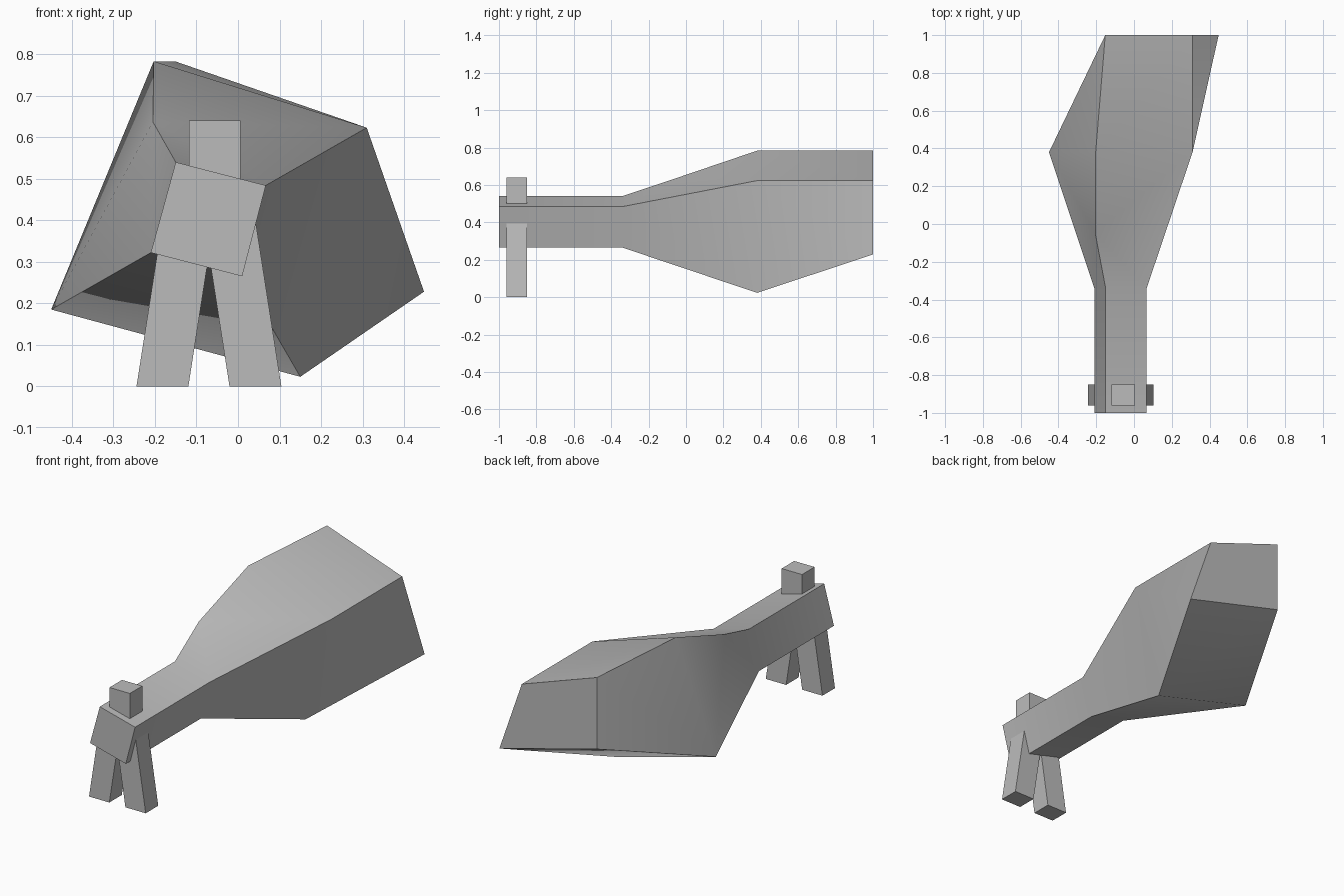
import bpy
import bmesh
import math

cube = bpy.data.objects.get("Cube")
if cube:
    bpy.data.objects.remove(cube, do_unlink=True)

gray = bpy.data.materials.new("plain gray")
gray.use_nodes = True
gray.diffuse_color = (0.5, 0.5, 0.5, 1)
gray.node_tree.nodes["Principled BSDF"].inputs["Base Color"].default_value = (0.5, 0.5, 0.5, 1)


def finish(name, bm, smooth_angle=None):
    """Turn a bmesh into a named gray object."""
    bmesh.ops.recalc_face_normals(bm, faces=bm.faces)
    mesh = bpy.data.meshes.new(name)
    bm.to_mesh(mesh)
    bm.free()
    mesh.materials.append(gray)
    obj = bpy.data.objects.new(name, mesh)
    bpy.context.collection.objects.link(obj)
    if smooth_angle:
        bpy.ops.object.select_all(action='DESELECT')
        obj.select_set(True)
        bpy.context.view_layer.objects.active = obj
        bpy.ops.object.shade_smooth_by_angle(angle=math.radians(smooth_angle))
    return obj


def block(name, x, y, z, width, depth, height, lean=0):
    """Box standing on (x, y, z); its top is shifted sideways by lean."""
    bm = bmesh.new()
    bmesh.ops.create_cube(bm, size=1)
    for v in bm.verts:
        up = v.co.z + 0.5
        v.co = (x + v.co.x * width + lean * up, y + v.co.y * depth, z + height * up)
    return finish(name, bm)


# Body: tilted square sections lofted from the front bar to the flared rear
# Corner order: top left, top right, bottom right, bottom left (as seen from the front)
square = [(-0.15, 0.54), (0.067, 0.484), (0.01, 0.265), (-0.21, 0.322)]
wide = [(-0.203, 0.783), (0.31, 0.623), (0.15, 0.023), (-0.45, 0.185)]
rear = [(-0.152, 0.783), (0.31, 0.623), (0.448, 0.228), (-0.152, 0.385)]
sections = [(-1, square), (-0.34, square), (0.38, wide), (1, rear)]

bm = bmesh.new()
rings = [[bm.verts.new((x, y, z)) for x, z in ring] for y, ring in sections]
bm.faces.new(rings[0])
bm.faces.new(rings[-1])
for n, (a, b) in enumerate(zip(rings, rings[1:])):
    for i in range(4):
        j = (i + 1) % 4
        if n != 1 or i in (1, 2):
            bm.faces.new((a[i], a[j], b[j], b[i]))

# Flare: the upper left edge has an extra bend, so its two faces fan from it
bend = bm.verts.new((-0.205, -0.05, 0.637))
a, b = rings[1], rings[2]
for side in (1, 3):
    loop = [a[0], a[side], b[side], b[0]]
    for p, q in zip(loop, loop[1:]):
        bm.faces.new((bend, p, q))
finish("body", bm, 50)

# Front legs leaning towards each other
for name, x, lean in (("right_front_leg", -0.182, 0.0625), ("left_front_leg", 0.042, -0.0625)):
    block(name, x, -0.905, 0, 0.125, 0.11, 0.4, lean)

# Small block on top of the bar
block("top_block", -0.056, -0.905, 0.43, 0.125, 0.11, 0.21)
